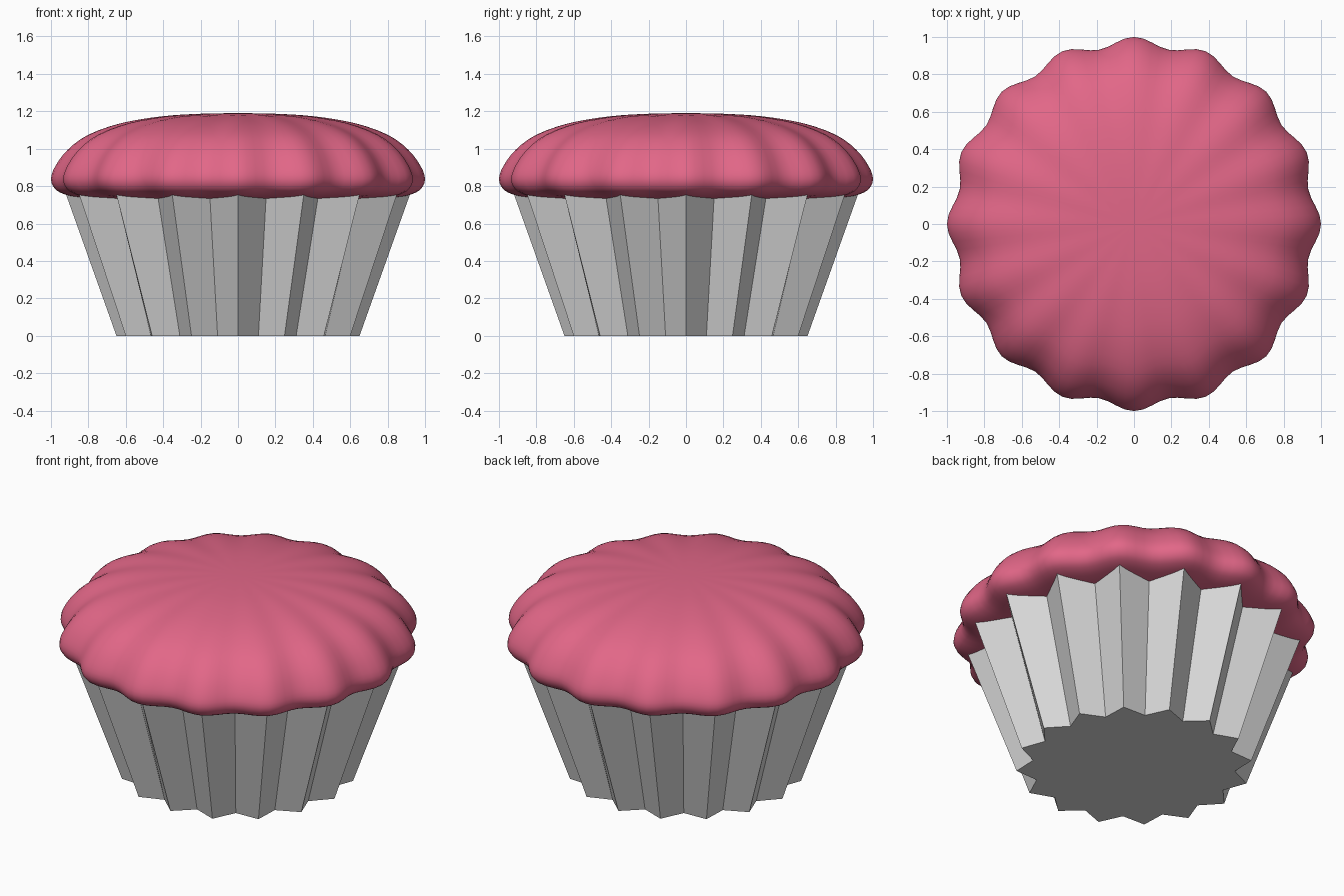
import bpy, bmesh, math

if "Cube" in bpy.data.objects:
    bpy.data.objects.remove(bpy.data.objects["Cube"])

LOBES = 16


def material(name, rgb):
    m = bpy.data.materials.new(name)
    m.diffuse_color = (*rgb, 1.0)
    m.use_nodes = True
    m.node_tree.nodes["Principled BSDF"].inputs["Base Color"].default_value = m.diffuse_color
    return m


def make_object(name, bm, mat):
    bmesh.ops.recalc_face_normals(bm, faces=bm.faces[:])
    me = bpy.data.meshes.new(name)
    bm.to_mesh(me)
    bm.free()
    me.materials.append(mat)
    ob = bpy.data.objects.new(name, me)
    bpy.context.collection.objects.link(ob)
    return ob


def bridge(bm, a, b):
    n = len(a)
    for i in range(n):
        j = (i + 1) % n
        bm.faces.new((a[i], a[j], b[j], b[i]))


def smooth_path(pts, steps):
    # Catmull-Rom curve through the profile points
    out = []
    for i in range(len(pts) - 1):
        p0, p1, p2 = pts[max(i - 1, 0)], pts[i], pts[i + 1]
        p3 = pts[min(i + 2, len(pts) - 1)]
        for s in range(steps):
            t = s / steps
            out.append(tuple(0.5 * (2 * b + (c - a) * t
                                    + (2 * a - 5 * b + 4 * c - d) * t * t
                                    + (3 * b - a - 3 * c + d) * t ** 3)
                             for a, b, c, d in zip(p0, p1, p2, p3)))
    out.append(pts[-1])
    return out


pink = material("pink frosting", (0.76, 0.135, 0.245))
grey = material("light grey paper", (0.70, 0.70, 0.70))

# Pleated paper cup: zigzag rings, flat faces
bm = bmesh.new()
rings = []
for z, outer, inner in ((0.0, 0.65, 0.56), (0.757, 0.92, 0.775)):
    ring = []
    for i in range(LOBES * 2):
        a = math.pi * i / LOBES
        r = inner if i % 2 else outer
        ring.append(bm.verts.new((r * math.cos(a), r * math.sin(a), z)))
    rings.append(ring)
bridge(bm, rings[0], rings[1])
bm.faces.new(rings[0])
make_object("paper_cup", bm, grey)

# Scalloped frosting dome: lathe profile with a wavy radius
profile = smooth_path([(0.3, 0.728), (0.60, 0.728), (0.77, 0.731), (0.86, 0.741),
                       (0.93, 0.757), (0.98, 0.787), (1.0, 0.84), (0.975, 0.91),
                       (0.91, 0.995), (0.80, 1.075), (0.62, 1.138), (0.40, 1.174),
                       (0.20, 1.187), (0.04, 1.19)], 3)
SEG = LOBES * 8
bm = bmesh.new()
rings = []
for R, z in profile:
    ring = []
    for i in range(SEG):
        a = 2 * math.pi * i / SEG
        r = R * (1 - 0.025 * (1 - math.cos(LOBES * a)))
        ring.append(bm.verts.new((r * math.cos(a), r * math.sin(a), z)))
    rings.append(ring)
for lo, hi in zip(rings, rings[1:]):
    bridge(bm, lo, hi)
bm.faces.new(rings[0])
tip = bm.verts.new((0, 0, 1.19))
for i in range(SEG):
    bm.faces.new((rings[-1][i], rings[-1][(i + 1) % SEG], tip))
frosting = make_object("frosting", bm, pink)
for p in frosting.data.polygons:
    p.use_smooth = True
